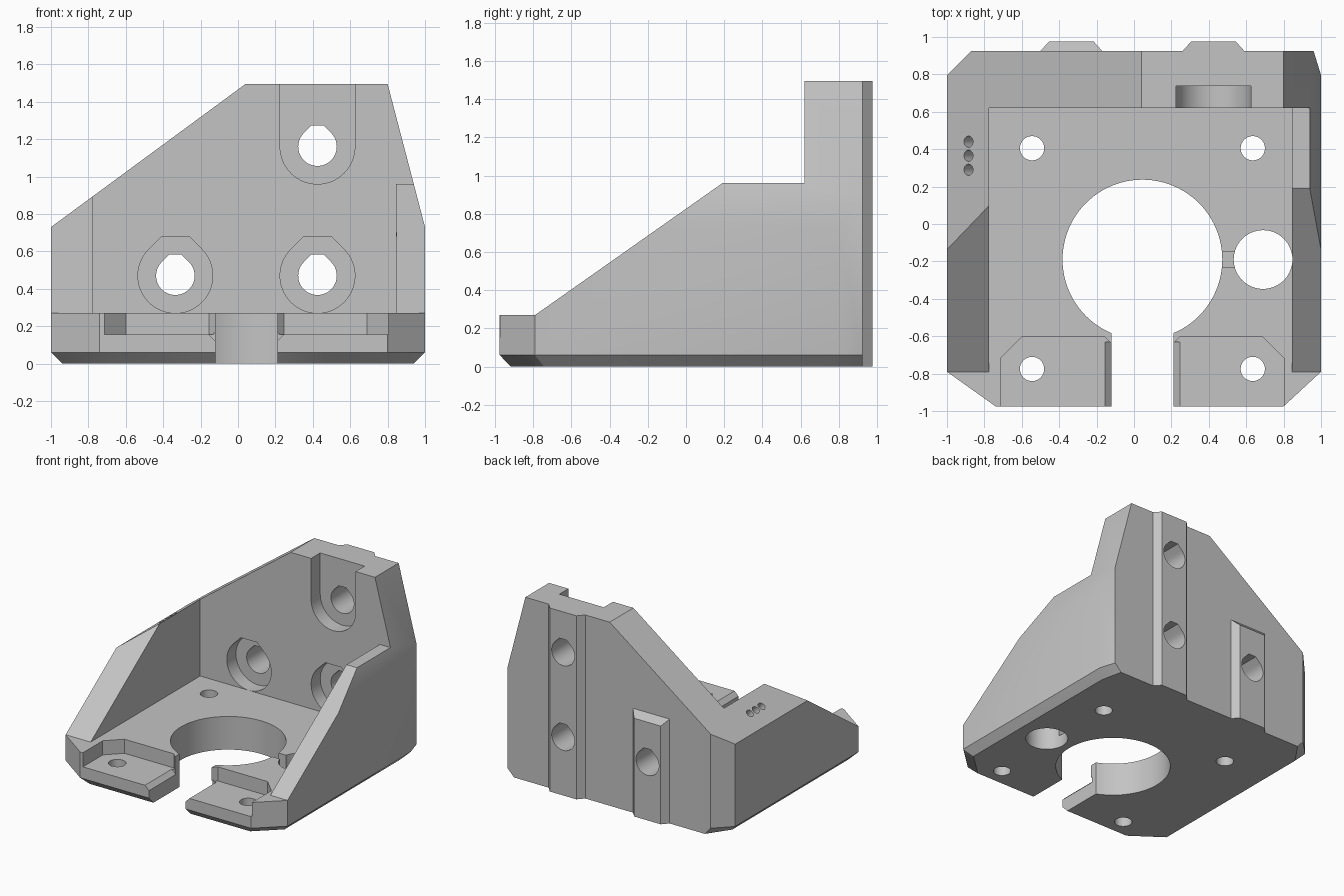
import bpy, bmesh, math
from mathutils import Vector, Matrix

cube = bpy.data.objects.get("Cube")
if cube:
    bpy.data.objects.remove(cube, do_unlink=True)

grey = bpy.data.materials.new("matte grey plastic")
grey.use_nodes = True
COLOR = (0.55, 0.55, 0.55, 1)
grey.diffuse_color = COLOR
grey.node_tree.nodes["Principled BSDF"].inputs["Base Color"].default_value = COLOR


def loft(name, ring_a, ring_b):
    """Closed solid between two matching rings of 3D points."""
    bm = bmesh.new()
    a = [bm.verts.new(p) for p in ring_a]
    b = [bm.verts.new(p) for p in ring_b]
    bm.faces.new(a)
    bm.faces.new(b)
    for i in range(len(a)):
        j = (i + 1) % len(a)
        bm.faces.new((a[i], a[j], b[j], b[i]))
    bmesh.ops.recalc_face_normals(bm, faces=bm.faces)
    mesh = bpy.data.meshes.new(name)
    bm.to_mesh(mesh)
    bm.free()
    mesh.materials.append(grey)
    obj = bpy.data.objects.new(name, mesh)
    bpy.context.collection.objects.link(obj)
    return obj


def prism(name, pts, axis, lo, hi):
    """Extrude a 2D outline along the x, y or z axis."""
    def place(p, d):
        q = list(p)
        q.insert("xyz".index(axis), d)
        return q
    return loft(name, [place(p, lo) for p in pts], [place(p, hi) for p in pts])


def box(x0, x1, y0, y1, z0, z1):
    return prism("box_cutter", [(x0, y0), (x1, y0), (x1, y1), (x0, y1)], "z", z0, z1)


def arc(cx, cy, r, start=0, end=360, n=64):
    """Arc points; a full circle leaves out the repeated end point."""
    count = n if end - start == 360 else n + 1
    angles = [math.radians(start + (end - start) * i / n) for i in range(count)]
    return [(cx + r * math.cos(t), cy + r * math.sin(t)) for t in angles]


def teardrop(cx, cz, r, top):
    """Printable hole outline: round below, 45 degree shoulders, flat top."""
    half = r * math.sqrt(2) - top
    return arc(cx, cz, r, 135, 405, 48) + [(cx + half, cz + top), (cx - half, cz + top)]


def combine(target, tool, operation="DIFFERENCE"):
    mod = target.modifiers.new("boolean", "BOOLEAN")
    mod.operation = operation
    mod.solver = "EXACT"
    mod.object = tool
    bpy.context.view_layer.objects.active = target
    bpy.ops.object.modifier_apply(modifier=mod.name)
    bpy.data.objects.remove(tool, do_unlink=True)


# Outer block: plan outline with a chamfered lower rim
plan = [(-0.74, -0.975), (0.8, -0.975), (1, -0.79), (1, 0.795),
        (0.96, 0.925), (-0.87, 0.925), (-1, 0.795), (-1, -0.79)]
rim = [(x * 0.94, y if y > 0.9 else y * 0.94) for x, y in plan]
body = prism("motor_bracket", plan, "z", 0.06, 1.495)
foot = loft("chamfered_rim", [(x, y, 0) for x, y in rim], [(x, y, 0.06) for x, y in plan])
combine(body, foot, "UNION")

# Sloping silhouettes seen from the front and from the side
front = [(-1.5, -1), (1.5, -1), (1.5, 0.73), (1, 0.73), (0.8, 1.495), (0.8, 2),
         (0.04, 2), (0.04, 1.495), (-1, 0.73), (-1.5, 0.362)]
combine(body, prism("front_outline", front, "y", -2, 2), "INTERSECT")
side = [(-2, -1), (-2, 0.27), (-0.79, 0.27), (0.19, 0.96), (0.62, 0.96),
        (0.62, 3), (2, 3), (2, -1)]
combine(body, prism("side_outline", side, "x", -2, 2), "INTERSECT")

# Open pocket between the side walls
combine(body, box(-0.775, 0.845, -2, 0.62, 0.27, 3))

# Rear locating ribs
for x, height in ((0.425, 1.495), (-0.335, 0.85)):
    outline = [(x - 0.165, 0.925), (x - 0.12, 0.975), (x + 0.12, 0.975),
               (x + 0.165, 0.925), (x + 0.165, 0.88), (x - 0.165, 0.88)]
    rib = prism("rear_rib", outline, "z", 0, height)
    if height < 1:
        top = [(0.915, 0.86), (0.985, 0.79), (1.2, 0.79), (1.2, 0.9), (0.915, 0.9)]
        combine(rib, prism("rib_top_cutter", top, "x", -1, 1))
    combine(body, rib, "UNION")

# Horizontal bolt holes with counterbores
for x, z in ((-0.335, 0.47), (0.425, 0.47), (0.425, 1.16)):
    combine(body, prism("bolt_hole", teardrop(x, z, 0.103, 0.113), "y", 0.3, 1.3))
    if z < 1:
        bore = teardrop(x, z, 0.2, 0.21)
    else:
        bore = arc(x, z, 0.2, 180, 360, 32) + [(x + 0.2, 2), (x - 0.2, 2)]
    combine(body, prism("counterbore", bore, "y", 0.4, 0.737))

# Motor opening, front slot, rod hole and the narrow link between them
combine(body, prism("motor_hole", arc(0.045, -0.19, 0.427, n=96), "z", -1, 1))
combine(body, box(-0.12, 0.21, -2, -0.4, -1, 1))
combine(body, prism("rod_hole", arc(0.69, -0.19, 0.157), "z", -1, 0.9))
combine(body, box(0.4, 0.6, -0.23, -0.15, 0.1, 0.6))

# Vertical screw holes
for x in (-0.545, 0.635):
    for y in (-0.775, 0.405):
        combine(body, prism("screw_hole", arc(x, y, 0.065, n=32), "z", -1, 1))

# Lowered front pads, mirrored about the slot, with a bevelled slot edge
for s in (-1, 1):
    def mx(d):
        return 0.045 + s * d
    pad = [(mx(0.1), -2), (mx(0.76), -2), (mx(0.76), -0.72), (mx(0.645), -0.605),
           (mx(0.2), -0.605), (mx(0.165), -0.64), (mx(0.1), -0.64)]
    combine(body, prism("pad_cutter", pad, "z", 0.155, 1))
    lip = [(mx(0.21), 0.165), (mx(0.155), 0.11), (mx(0.1), 0.11), (mx(0.1), 0.165)]
    combine(body, prism("lip_cutter", lip, "y", -2, -0.63))

# Three small marker holes square to the sloping left-hand edge
normal = Vector((-0.765, 0, 1.04)).normalized()
turn = normal.to_track_quat("Z", "Y").to_matrix().to_4x4()
for y in (0.29, 0.365, 0.44):
    pin = prism("marker_hole", arc(0, 0, 0.03, n=24), "z", -0.1, 0.1)
    pin.data.transform(Matrix.Translation((-0.885, y, 0.815)) @ turn)
    combine(body, pin)

# Smooth round holes, keep hard edges
bpy.ops.object.select_all(action="DESELECT")
body.select_set(True)
bpy.context.view_layer.objects.active = body
bpy.ops.object.shade_smooth_by_angle(angle=math.radians(30))
